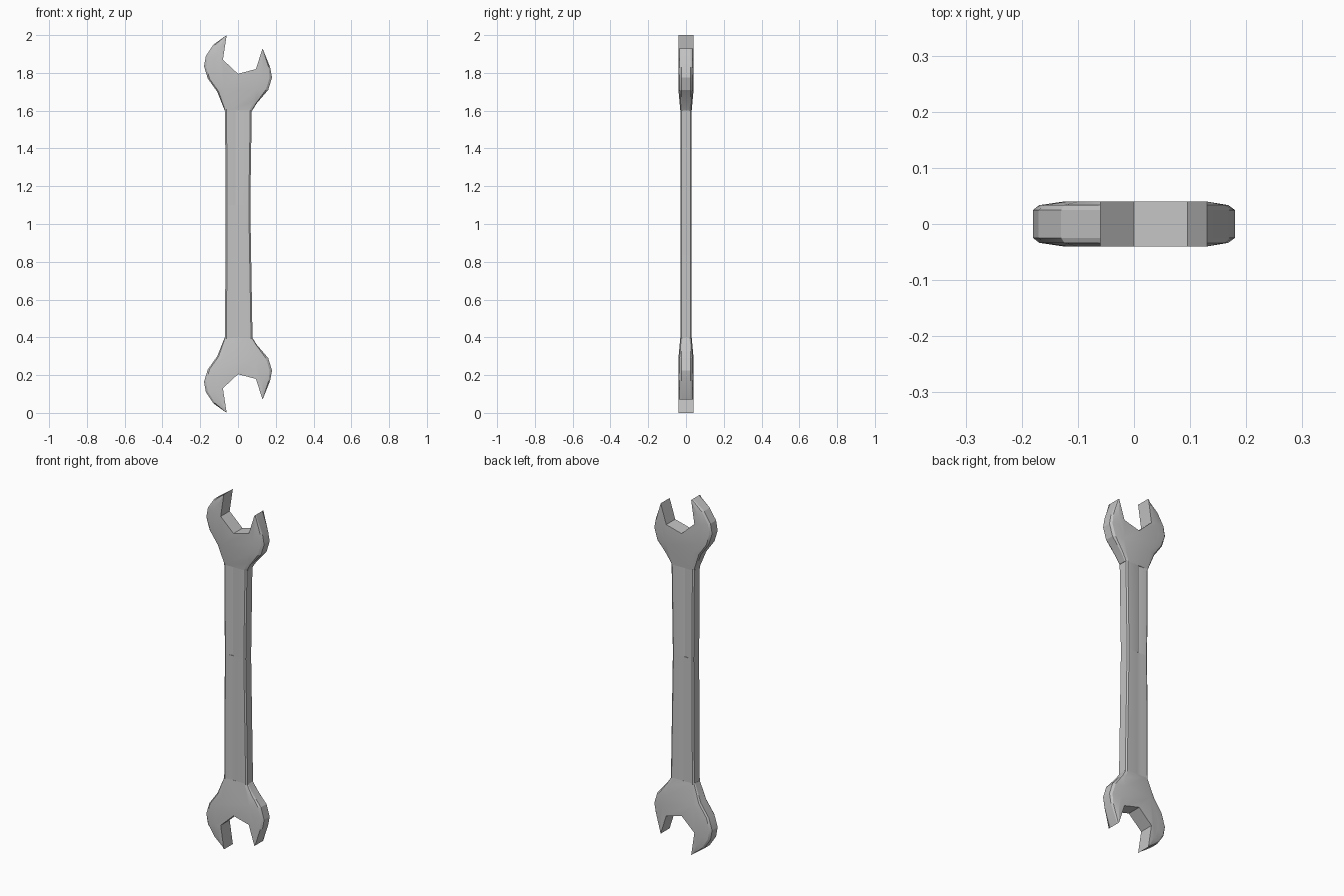
import bpy, bmesh
from mathutils import Vector

cube = bpy.data.objects.get("Cube")
if cube:
    bpy.data.objects.remove(cube, do_unlink=True)

steel = bpy.data.materials.new("grey steel")
steel.use_nodes = True
colour = (0.55, 0.55, 0.55, 1)
steel.diffuse_color = colour
steel.node_tree.nodes["Principled BSDF"].inputs["Base Color"].default_value = colour


def finish(bm, name):
    """Turn a bmesh into a shaded object whose origin is at mid height."""
    bmesh.ops.recalc_face_normals(bm, faces=bm.faces)
    mesh = bpy.data.meshes.new(name)
    bm.to_mesh(mesh)
    bm.free()
    mesh.materials.append(steel)
    obj = bpy.data.objects.new(name, mesh)
    obj.location.z = 1
    bpy.context.collection.objects.link(obj)
    bpy.ops.object.select_all(action='DESELECT')
    obj.select_set(True)
    bpy.context.view_layer.objects.active = obj
    bpy.ops.object.shade_smooth_by_angle(angle=0.35)
    return obj


# Jaw heads: outer rim points, each paired with the crease where the flat begins
rim = [(-.06, 2.0), (-.13, 1.95), (-.17, 1.89), (-.18, 1.835), (-.16, 1.77),
       (-.11, 1.70), (-.07, 1.60),
       (.075, 1.60), (.10, 1.64), (.16, 1.71), (.18, 1.775), (.17, 1.83), (.13, 1.93)]
crease = [(-.06, 2.0), (-.10, 1.93), (-.12, 1.875), (-.125, 1.82), (-.11, 1.76),
          (-.075, 1.71), (-.055, 1.60),
          (.06, 1.60), (.085, 1.65), (.095, 1.71), (.12, 1.775), (.13, 1.83), (.13, 1.93)]
mouth = [(.095, 1.82), (0, 1.795), (-.08, 1.87)]


def thickness(z):
    return min(.04, .03 + (z - 1.6) / 11)


bm = bmesh.new()


def vert(point, side, share=1):
    x, z = point
    return bm.verts.new((x, side * share * thickness(z), z - 1))


sides = []
for side in (-1, 1):
    mid = [Vector(a).lerp(Vector(b), .2) for a, b in zip(rim, crease)]
    levels = [[vert(p, side, share) for p in ring]
              for ring, share in ((rim, .62), (mid, .84), (crease, 1))]
    for low, high in zip(levels, levels[1:]):
        for i in range(len(rim) - 1):
            bm.faces.new((low[i], low[i + 1], high[i + 1], high[i]))
    inner = [vert(p, side) for p in mouth]
    top = levels[2]
    bm.faces.new(top[:6] + top[9:] + inner)     # flat of the jaws
    bm.faces.new(top[5:10])                     # taper into the neck
    sides.append((levels, inner))

(front, front_in), (back, back_in) = sides
for i in range(len(rim) - 1):
    if i != 6:
        bm.faces.new((front[0][i], front[0][i + 1], back[0][i + 1], back[0][i]))
for i in range(2):
    bm.faces.new((front_in[i], front_in[i + 1], back_in[i + 1], back_in[i]))
for tip, end in ((-1, 0), (0, -1)):
    bm.faces.new([level[tip] for level in reversed(front)] +
                 [level[tip] for level in back] + [back_in[end], front_in[end]])
bm.faces.new([level[6] for level in front[::-1]] + [level[6] for level in back] +
             [level[7] for level in back[::-1]] + [level[7] for level in front])
heads = finish(bm, "jaw_heads")
mirror = heads.modifiers.new("Mirror", 'MIRROR')
mirror.use_axis = (False, False, True)
mirror.use_clip = False

# Handle: lofted sections (height, left edge, right edge, groove start, bottom, end, depth)
sections = [
    (.39, -.069, .077, -.02, 0, .006, .001),
    (1.1, -.065, .065, -.02, 0, .006, .001),
    (1.1, -.065, .065, -.045, -.012, 0, .004),
    (1.61, -.069, .073, -.045, -.012, 0, .004),
]
bm = bmesh.new()
rings = []
for z, x0, x1, g0, g1, g2, depth in sections:
    half = [(x0, .024), (x0 + .008, .03), (g0, .03), (g1, .03 - depth),
            (g2, .03), (x1 - .008, .03), (x1, .024)]
    loop = [(x, -y) for x, y in half] + half[::-1]
    rings.append([bm.verts.new((x, y, z - 1)) for x, y in loop])
for a, b in zip(rings, rings[1:]):
    for i in range(len(a)):
        j = (i + 1) % len(a)
        bm.faces.new((a[i], a[j], b[j], b[i]))
bm.faces.new(rings[0])
bm.faces.new(rings[-1])
bmesh.ops.remove_doubles(bm, verts=bm.verts, dist=1e-5)
finish(bm, "handle")
